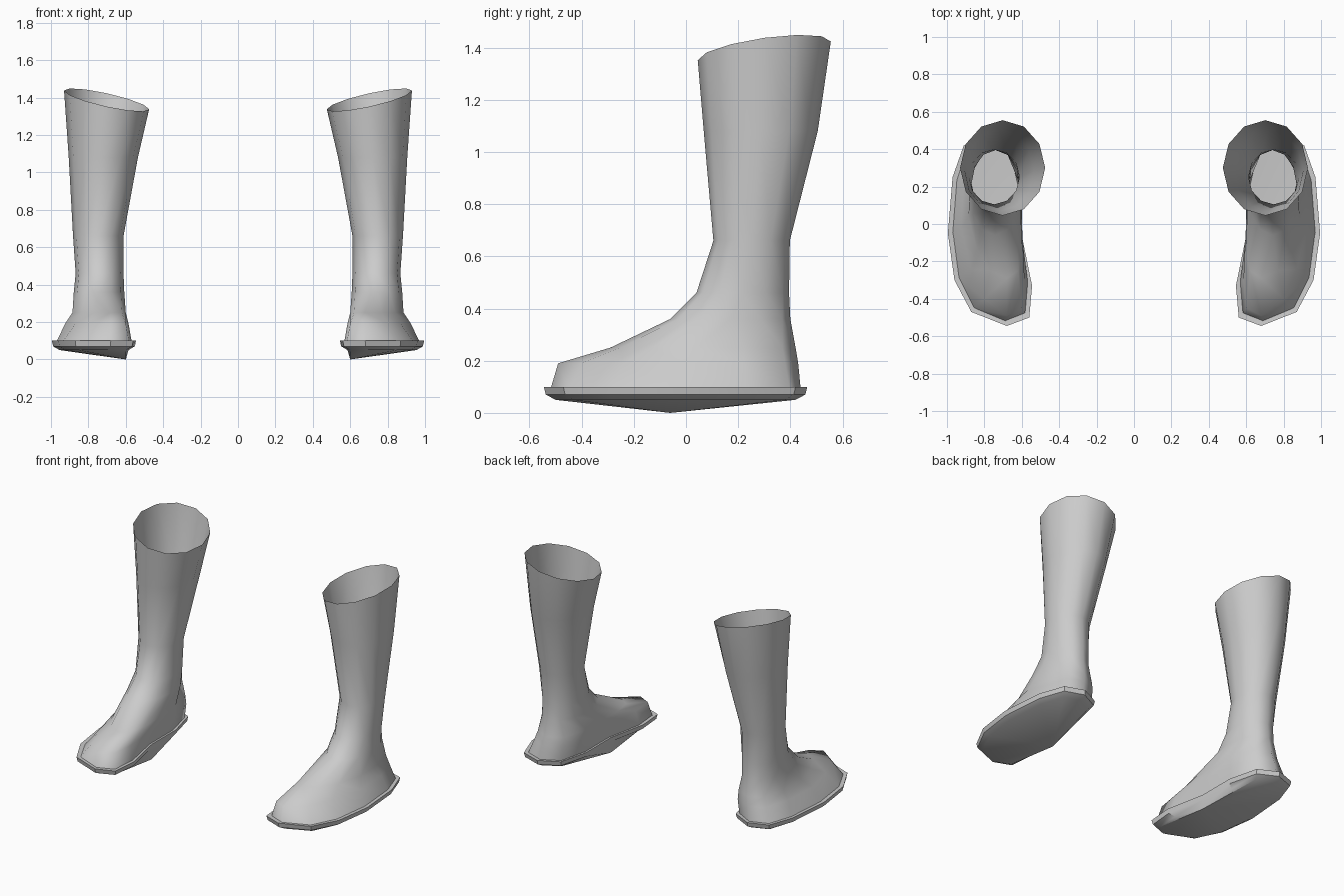
import bpy, bmesh, math

if "Cube" in bpy.data.objects:
    bpy.data.objects.remove(bpy.data.objects["Cube"])

leather = bpy.data.materials.new("grey leather")
leather.diffuse_color = (0.6, 0.6, 0.6, 1)
leather.use_nodes = True
leather.node_tree.nodes["Principled BSDF"].inputs["Base Color"].default_value = leather.diffuse_color

N = 12
# Outlines run from the heel, round the outer side, to the toe and back
SOLE = [(.78, .465), (.91, .42), (.97, .25), (.995, -.05), (.96, -.30), (.87, -.47),
        (.68, -.545), (.56, -.50), (.545, -.33), (.60, -.06), (.60, .20), (.65, .40)]
TOE = [(.76, .43), (.86, .38), (.91, .22), (.925, -.02), (.87, -.24), (.80, -.40),
       (.68, -.49), (.60, -.45), (.585, -.30), (.60, -.05), (.605, .20), (.65, .38)]
INSTEP = [(.75, .42), (.84, .37), (.88, .22), (.885, .04), (.84, -.13), (.77, -.25),
          (.68, -.29), (.62, -.25), (.60, -.14), (.60, .02), (.605, .20), (.65, .37)]


def flat(outline, z, inset=0.0):
    """Level ring, pulled towards the middle of the foot."""
    return [(x - (x - .77) * inset * 2, y - (y + .04) * inset, z) for x, y in outline]


def oval(z, x0, x1, y0, y1):
    ring = []
    for i in range(N):
        a = 2 * math.pi * i / N
        ring.append(((x0 + x1) / 2 + (x1 - x0) / 2 * math.sin(a),
                     (y0 + y1) / 2 + (y1 - y0) / 2 * math.cos(a), z))
    return ring


def loft(name, rings, side, angle, closed=False):
    """Skin the rings; side -1 gives the mirrored boot."""
    bm = bmesh.new()
    vs = [[bm.verts.new((x * side, y, z)) for x, y, z in r] for r in rings]
    for a, b in zip(vs, vs[1:]):
        for i in range(N):
            j = (i + 1) % N
            bm.faces.new((a[i], a[j], b[j], b[i]))
    if closed:
        bm.faces.new(vs[-1])
        # underside fans out from the low point on the inner edge
        low = vs[0]
        for k in range(1, N - 1):
            bm.faces.new((low[9], low[(9 + k) % N], low[(10 + k) % N]))
    bmesh.ops.recalc_face_normals(bm, faces=bm.faces)
    # an open tube must face outwards
    if not closed:
        f = max(bm.faces, key=lambda q: q.calc_center_median().x * side)
        if f.normal.x * side < 0:
            bmesh.ops.reverse_faces(bm, faces=bm.faces)
    me = bpy.data.meshes.new(name)
    bm.to_mesh(me)
    bm.free()
    me.materials.append(leather)
    ob = bpy.data.objects.new(name, me)
    bpy.context.collection.objects.link(ob)
    bpy.ops.object.select_all(action='DESELECT')
    ob.select_set(True)
    bpy.context.view_layer.objects.active = ob
    bpy.ops.object.shade_smooth_by_angle(angle=math.radians(angle))


# Slanted rim of the shaft
rim = [(x, y, 1.387 + .22 * (x - .7) + .14 * (y - .3))
       for x, y, z in oval(0, .475, .93, .045, .555)]

upper = [flat(SOLE, .09, .05), flat(TOE, .19), flat(INSTEP, .25),
         oval(.36, .608, .878, -.06, .40),
         oval(.46, .612, .868, .04, .395),
         oval(.66, .612, .882, .105, .398),
         oval(1.08, .535, .905, .068, .505), rim]

# Underside dips to the ground at one point on the inner edge
bottom = flat(SOLE, .05, .09)
bottom[9] = (.60, -.06, 0)
sole = [bottom, flat(SOLE, .07, .015), flat(SOLE, .10), flat(SOLE, .097, .05)]

for label, side in (("right", 1), ("left", -1)):
    loft(label + "_boot_upper", upper, side, 60)
    loft(label + "_boot_sole", sole, side, 30, closed=True)
